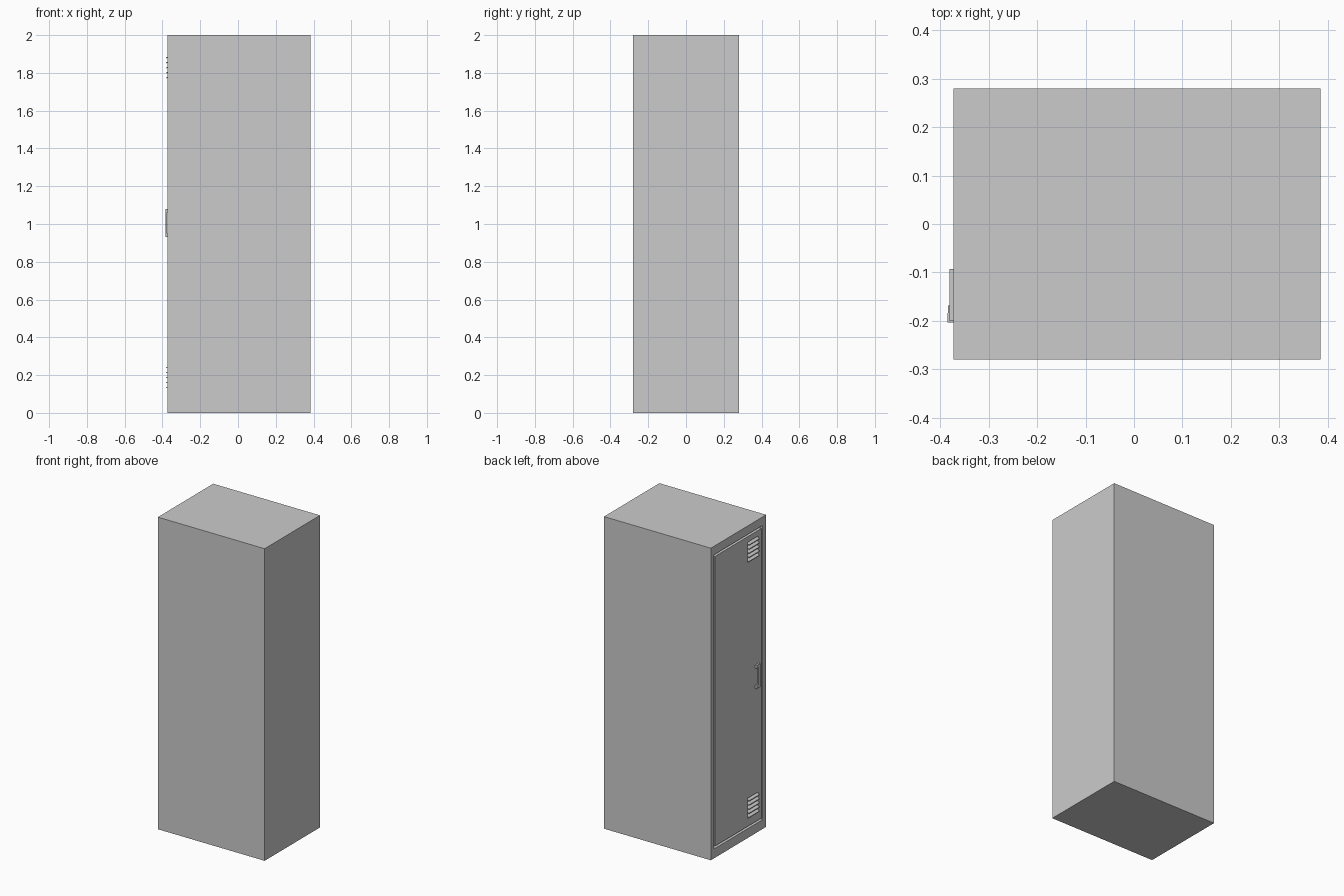
import bpy
import bmesh
from mathutils import Matrix, Vector

cube = bpy.data.objects.get("Cube")
if cube:
    bpy.data.objects.remove(cube, do_unlink=True)

grey = bpy.data.materials.new("light_grey_metal")
grey.use_nodes = True
grey.diffuse_color = (0.6, 0.6, 0.6, 1)
grey.node_tree.nodes["Principled BSDF"].inputs["Base Color"].default_value = (0.6, 0.6, 0.6, 1)

FACE = -0.372  # plane of the door side


def box(name, x, y, z):
    """Axis-aligned box from (min, max) pairs."""
    bm = bmesh.new()
    size = [b - a for a, b in (x, y, z)]
    centre = Vector([(a + b) / 2 for a, b in (x, y, z)])
    bmesh.ops.create_cube(bm, size=1, matrix=Matrix.Translation(centre) @ Matrix.Diagonal((*size, 1)))
    mesh = bpy.data.meshes.new(name)
    bm.to_mesh(mesh)
    bm.free()
    mesh.materials.append(grey)
    obj = bpy.data.objects.new(name, mesh)
    bpy.context.collection.objects.link(obj)
    return obj


def cut(target, x, y, z):
    """Subtract a box from the target."""
    cutter = box("cutter", x, y, z)
    cutter.hide_render = True
    mod = target.modifiers.new("opening", "BOOLEAN")
    mod.operation = "DIFFERENCE"
    mod.solver = "EXACT"
    mod.object = cutter
    bpy.context.view_layer.objects.active = target
    bpy.ops.object.modifier_apply(modifier=mod.name)
    bpy.data.objects.remove(cutter, do_unlink=True)


# Cabinet shell with the door opening
body = box("cabinet_body", (FACE, 0.385), (-0.28, 0.28), (0, 2))
cut(body, (FACE - 0.1, FACE + 0.03), (-0.245, 0.25), (0.06, 1.945))

# Door slab, flush with the frame and separated by a narrow gap
door = box("door", (FACE, FACE + 0.03), (-0.233, 0.238), (0.074, 1.931))

# Louvred vents near the top and bottom of the door
for place, low in (("lower", 0.13), ("upper", 1.77)):
    cut(door, (FACE - 0.1, FACE + 0.025), (-0.2, -0.093), (low - 0.004, low + 0.125))
    for i in range(5):
        z = low + i * 0.0265
        slat = box(f"{place}_vent_slat_{i + 1}", (FACE - 0.009, FACE + 0.024), (-0.2, -0.093), (z, z + 0.005))
        for v in slat.data.vertices:  # slope up towards the inside
            if v.co.x > FACE:
                v.co.z += 0.016

# Handle: two mounts joined by a slim bar
for place, z in (("lower", 0.93), ("upper", 1.06)):
    box(f"{place}_handle_mount", (FACE - 0.012, FACE + 0.002), (-0.203, -0.168), (z, z + 0.02))
box("handle_bar", (FACE - 0.013, FACE - 0.005), (-0.203, -0.184), (0.93, 1.08))
